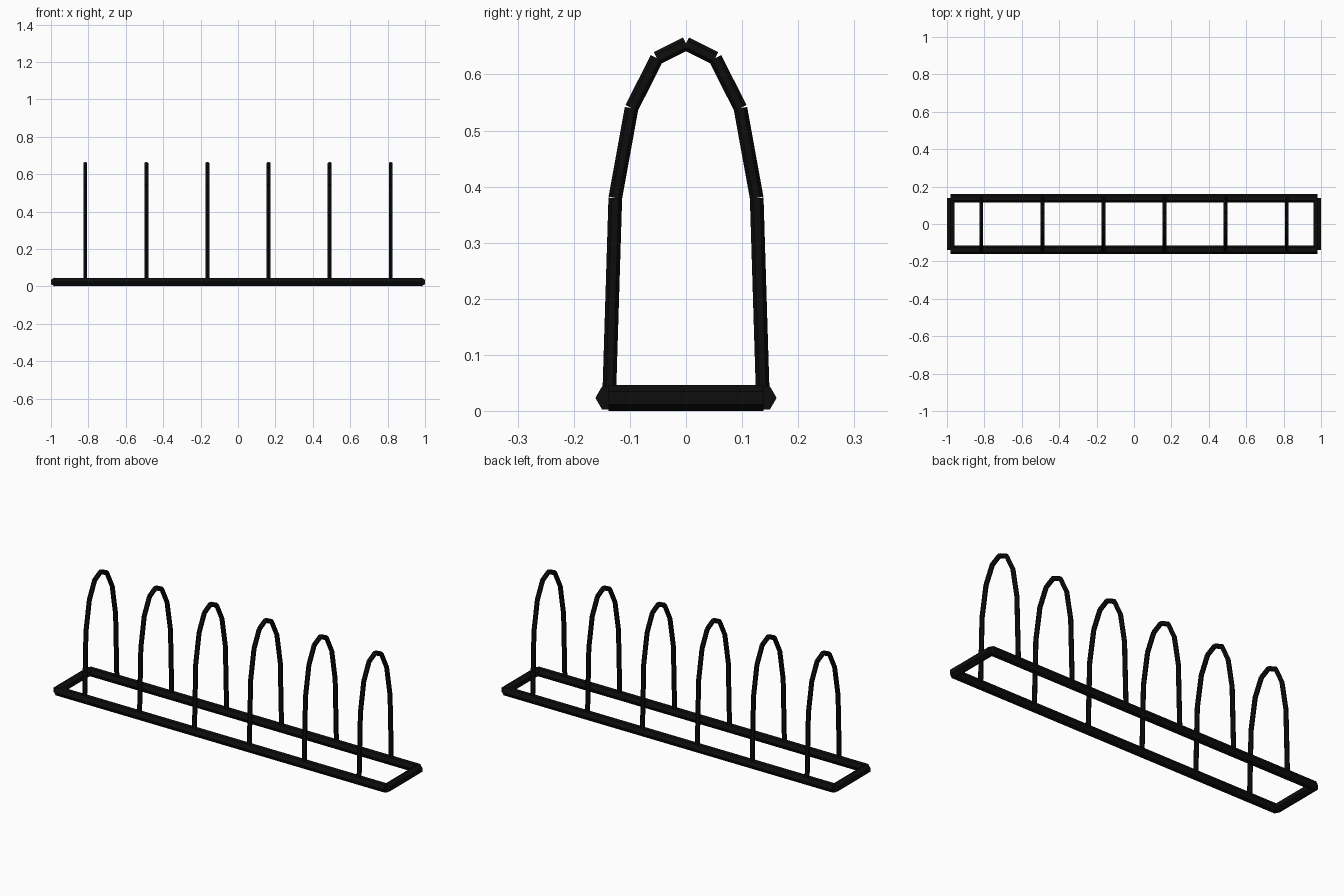
import bpy
import bmesh
from mathutils import Matrix, Vector

cube = bpy.data.objects.get("Cube")
if cube:
    bpy.data.objects.remove(cube, do_unlink=True)

# Black painted steel
black = bpy.data.materials.new("black_steel")
black.use_nodes = True
black.diffuse_color = (0.004, 0.004, 0.004, 1)
black.node_tree.nodes["Principled BSDF"].inputs["Base Color"].default_value = (0.004, 0.004, 0.004, 1)


def add_bar(bm, start, end, radius):
    """Hexagonal bar with square-cut ends between two points."""
    a, b = Vector(start), Vector(end)
    turn = Vector((0, 0, 1)).rotation_difference(b - a).to_matrix().to_4x4()
    bmesh.ops.create_cone(bm, cap_ends=True, segments=6, radius1=radius, radius2=radius,
                          depth=(b - a).length,
                          matrix=Matrix.Translation((a + b) / 2) @ turn)


def make_object(name, bars, radius):
    bm = bmesh.new()
    for start, end in bars:
        add_bar(bm, start, end, radius)
    mesh = bpy.data.meshes.new(name)
    bm.to_mesh(mesh)
    bm.free()
    mesh.materials.append(black)
    obj = bpy.data.objects.new(name, mesh)
    bpy.context.collection.objects.link(obj)
    return obj


BASE_R, HOOP_R = 0.0235, 0.0122
HALF_X, HALF_Y = 0.98, 0.138

# Base frame: long rails and end bars
for name, y in (("front_rail", -HALF_Y), ("back_rail", HALF_Y)):
    make_object(name, [((-HALF_X, y, BASE_R), (HALF_X, y, BASE_R))], BASE_R)
for name, x in (("right_end_bar", -HALF_X), ("left_end_bar", HALF_X)):
    make_object(name, [((x, -HALF_Y, BASE_R), (x, HALF_Y, BASE_R))], BASE_R)

# Six hoops, each a chain of straight bars mirrored about the middle
half = [(0.137, BASE_R), (0.126, 0.38), (0.097, 0.54), (0.052, 0.629), (0, 0.655)]
path = [(-y, z) for y, z in half] + half[-2::-1]
COUNT = 6
spacing = 2 * HALF_X / COUNT
for i in range(COUNT):
    x = (i - (COUNT - 1) / 2) * spacing
    points = [(x, y, z) for y, z in path]
    make_object(f"hoop_{i + 1}", list(zip(points, points[1:])), HOOP_R)
